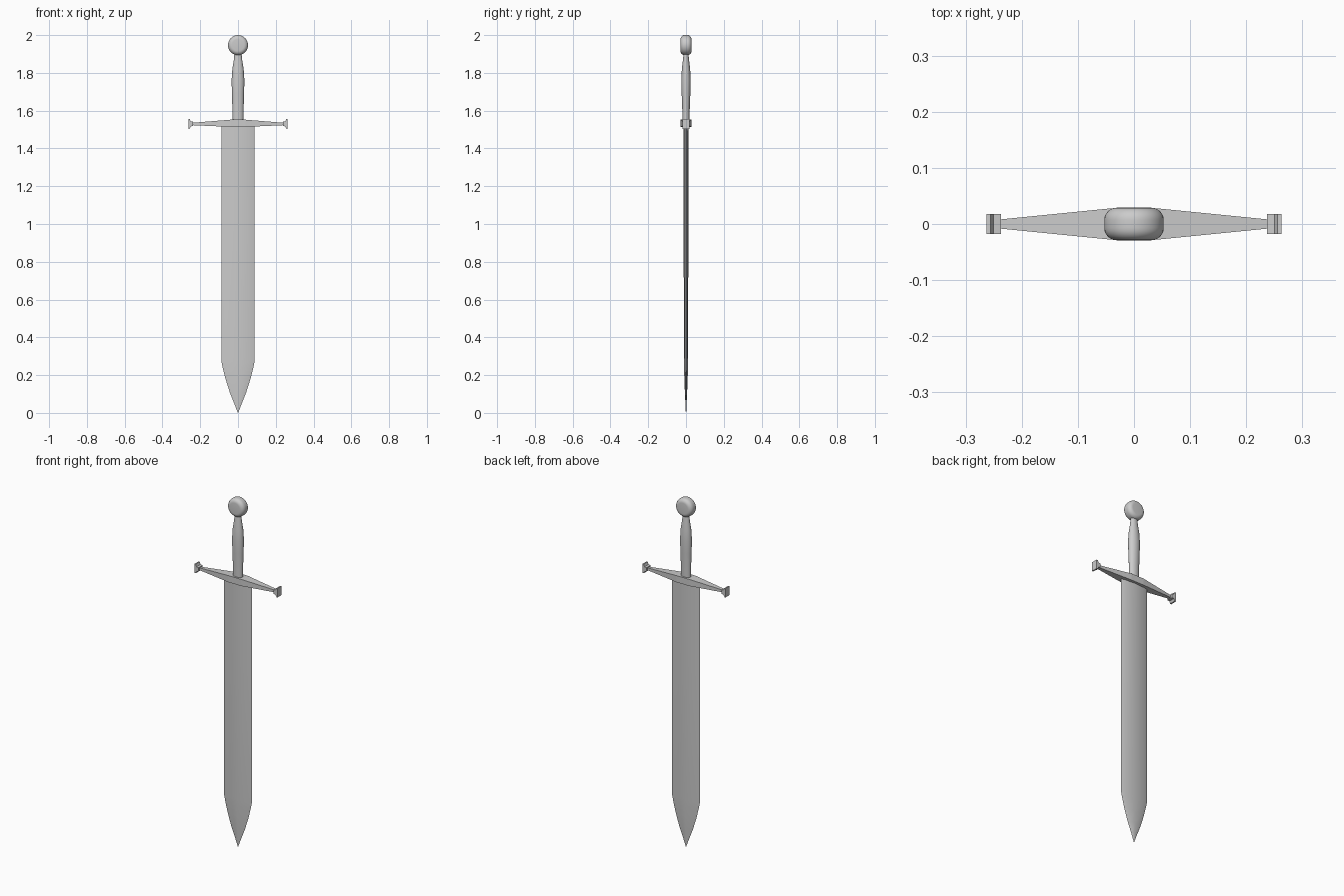
import bpy, bmesh, math
from mathutils import Vector

if "Cube" in bpy.data.objects:
    bpy.data.objects.remove(bpy.data.objects["Cube"])


def finish(name, bm, angle=None):
    bmesh.ops.remove_doubles(bm, verts=bm.verts, dist=1e-5)
    bmesh.ops.recalc_face_normals(bm, faces=bm.faces)
    mesh = bpy.data.meshes.new(name)
    bm.to_mesh(mesh)
    bm.free()
    ob = bpy.data.objects.new(name, mesh)
    bpy.context.collection.objects.link(ob)
    if angle:
        bpy.ops.object.select_all(action='DESELECT')
        ob.select_set(True)
        bpy.context.view_layer.objects.active = ob
        bpy.ops.object.shade_smooth_by_angle(angle=math.radians(angle))
    return ob


def loft(name, rings, angle=None):
    """Skin a list of equally sized point rings and cap both ends."""
    bm = bmesh.new()
    loops = [[bm.verts.new(p) for p in ring] for ring in rings]
    n = len(loops[0])
    for a, b in zip(loops, loops[1:]):
        for i in range(n):
            j = (i + 1) % n
            bm.faces.new((a[i], a[j], b[j], b[i]))
    bm.faces.new(loops[0])
    bm.faces.new(loops[-1])
    return finish(name, bm, angle)


def ellipse(rx, ry, n):
    return [(rx * math.cos(2 * math.pi * i / n), ry * math.sin(2 * math.pi * i / n)) for i in range(n)]


# Blade: shallow lens section with a central ridge, curved taper to the point
section = [(1, 0), (0.72, 0.6), (0, 1), (-0.72, 0.6), (-1, 0), (-0.72, -0.6), (0, -1), (0.72, -0.6)]
stations = [(0.0, 0.001, 0.001), (0.05, 0.020, 0.003), (0.11, 0.044, 0.006), (0.18, 0.066, 0.009),
            (0.24, 0.081, 0.010), (0.275, 0.088, 0.011), (1.0, 0.088, 0.0125), (1.53, 0.088, 0.014)]
loft("blade", [[(x * w, y * t, z) for x, y in section] for z, w, t in stations], 30)

# Crossguard: bar tapering in width and height toward both ends
guard = [(-0.24, 0.008, 1.523, 1.536), (-0.04, 0.028, 1.514, 1.552),
         (0.04, 0.028, 1.514, 1.552), (0.24, 0.008, 1.523, 1.536)]
loft("crossguard", [[(x, -d, lo), (x, d, lo), (x, d, hi), (x, -d, hi)] for x, d, lo, hi in guard])

# Guard finials: flared profile, constant depth, mirrored on both sides
finial = [(0.237, 0.011), (0.250, 0.013), (0.256, 0.026), (0.263, 0.026)]
for label, s in (("left", -1), ("right", 1)):
    loft("guard_finial_" + label,
         [[(s * x, -0.018, 1.53 - h), (s * x, 0.018, 1.53 - h),
           (s * x, 0.018, 1.53 + h), (s * x, -0.018, 1.53 + h)] for x, h in finial])

# Grip: oval section swelling above the middle
grip = [(1.54, 0.029, 0.019), (1.62, 0.030, 0.020), (1.69, 0.032, 0.023), (1.76, 0.034, 0.025),
        (1.82, 0.030, 0.022), (1.87, 0.022, 0.016), (1.91, 0.018, 0.012)]
loft("grip", [[(x, y, z) for x, y in ellipse(rx, ry, 20)] for z, rx, ry in grip], 40)

# Pommel: thick disc facing front and back with a rounded rim
R, T, B = 0.053, 0.029, 0.022
rim = [(R - B + B * math.sin(a), -T + B - B * math.cos(a)) for a in [math.pi / 2 * k / 6 for k in range(7)]]
rim += [(r, -y) for r, y in reversed(rim)]
loft("pommel", [[(x, y, 1.947 + z) for x, z in ellipse(r, r, 40)] for r, y in rim], 40)
